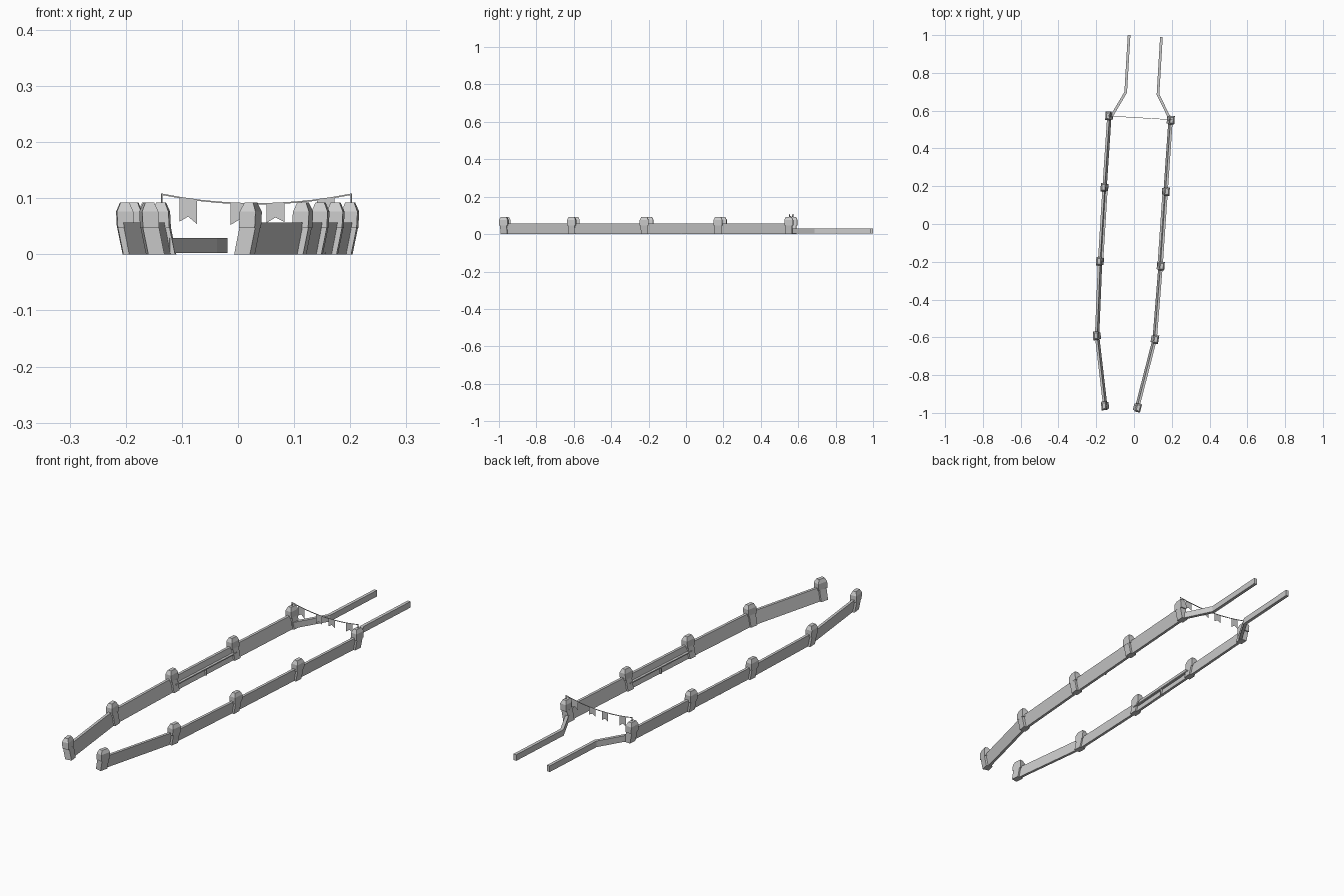
import bpy
from mathutils import Vector, Matrix

if "Cube" in bpy.data.objects:
    bpy.data.objects.remove(bpy.data.objects["Cube"])


def make(name, verts, faces):
    me = bpy.data.meshes.new(name)
    me.from_pydata([tuple(v) for v in verts], [], faces)
    me.update()
    ob = bpy.data.objects.new(name, me)
    bpy.context.collection.objects.link(ob)
    # consistent outward normals
    import bmesh
    bm = bmesh.new()
    bm.from_mesh(me)
    bmesh.ops.recalc_face_normals(bm, faces=bm.faces)
    bm.to_mesh(me)
    bm.free()
    return ob


def loft(name, rings):
    # joins equal-sized rings of points and caps both ends
    n = len(rings[0])
    verts = [p for r in rings for p in r]
    faces = [(k*n + i, k*n + (i+1) % n, (k+1)*n + (i+1) % n, (k+1)*n + i)
             for k in range(len(rings) - 1) for i in range(n)]
    faces += [tuple(range(n)), tuple(range(len(verts) - n, len(verts)))]
    return make(name, verts, faces)


def outward(path, side):
    # mitred outward directions along a plan path
    segs = [(b - a).normalized() for a, b in zip(path, path[1:])]
    perp = [Vector((d.y, -d.x)) * side for d in segs]
    res = []
    for i in range(len(path)):
        a, b = perp[max(i - 1, 0)], perp[min(i, len(perp) - 1)]
        m = (a + b).normalized()
        res.append(m / m.dot(a))
    return res


def sweep(name, path, side, section):
    rings = []
    for p, m in zip(path, outward(path, side)):
        rings.append([(p.x + m.x*o, p.y + m.y*o, z) for o, z in section])
    return loft(name, rings)


def post(name, c, m, levels):
    # stacked rectangles: (outward offset, z, half width, half length)
    m = m.normalized()
    t = Vector((-m.y, m.x))
    rings = []
    for o, z, hx, hy in levels:
        ring = []
        for sx, sy in ((-1, -1), (1, -1), (1, 1), (-1, 1)):
            q = c + m*(o + sx*hx) + t*(sy*hy)
            ring.append((q.x, q.y, z))
        rings.append(ring)
    return loft(name, rings)


V = Vector
walls = {
    "left": (-1, [V((-.153, -.962)), V((-.196, -.592)), V((-.18, -.198)),
                  V((-.156, .194)), V((-.131, .572))],
             [V((-.128, .555)), V((-.044, .697)), V((-.026, 1.0))]),
    "right": (1, [V((.017, -.972)), V((.11, -.61)), V((.141, -.223)),
                  V((.168, .172)), V((.194, .55))],
              [V((.196, .545)), V((.127, .686)), V((.145, .99))]),
}

for label, (side, path, kerb) in walls.items():
    # outward-leaning parapet
    sweep(label + "_wall", path, side,
          [(-.012, 0), (0, 0), (.011, .057), (-.001, .057)])
    # low kerb continuing behind
    sweep(label + "_kerb", kerb, side,
          [(-.007, .002), (.007, .002), (.007, .029), (-.007, .029)])
    # posts with leaning bodies and chamfered caps
    for i, (p, m) in enumerate(zip(path, outward(path, side))):
        post(f"{label}_post_{i}", p, m,
             [(-.0055, 0, .0145, .018), (.0045, .049, .0145, .018)])
        post(f"{label}_cap_{i}", p, m,
             [(.0045, .047, .0145, .023), (.006, .076, .0145, .023),
              (.006, .092, .008, .015)])
    # bench along the middle bay, with one central leg
    bay = path[2:4]
    sweep(label + "_bench_seat", bay, side,
          [(-.017, .026), (0, .026), (0, .031), (-.017, .031)])
    mid = (bay[0] + bay[1]) / 2
    post(label + "_bench_leg", mid, outward(bay, side)[0],
         [(-.008, 0, .009, .003), (-.008, .027, .009, .003)])

# bunting poles on the last pair of posts
a, b = Vector((-.136, .572, .107)), Vector((.202, .552, .107))
for name, p in (("left_pole", a), ("right_pole", b)):
    bpy.ops.mesh.primitive_cylinder_add(vertices=6, radius=.0018, depth=.022,
                                        location=(p.x, p.y, .097))
    bpy.context.object.name = name


def rope_point(t):
    p = a.lerp(b, t)
    p.z -= .017 * 4 * t * (1 - t)
    return p


# sagging rope
h = .0013
rings = []
for k in range(11):
    p = rope_point(k / 10)
    rings.append([p + Vector((0, u*h, w*h)) for u, w in ((-1, -1), (1, -1), (1, 1), (-1, 1))])
loft("bunting_rope", rings)

# swallowtail flags
for i, (t, drop) in enumerate(((.14, .043), (.41, .039), (.60, .034), (.865, .038))):
    l, r = rope_point(t - .047), rope_point(t + .047)
    d = Vector((0, 0, drop))
    make(f"bunting_flag_{i}",
         [l, r, r - d, (l + r)/2 - d*.74, l - d, (l + r)/2],
         [(0, 5, 3, 4), (5, 1, 2, 3)])
